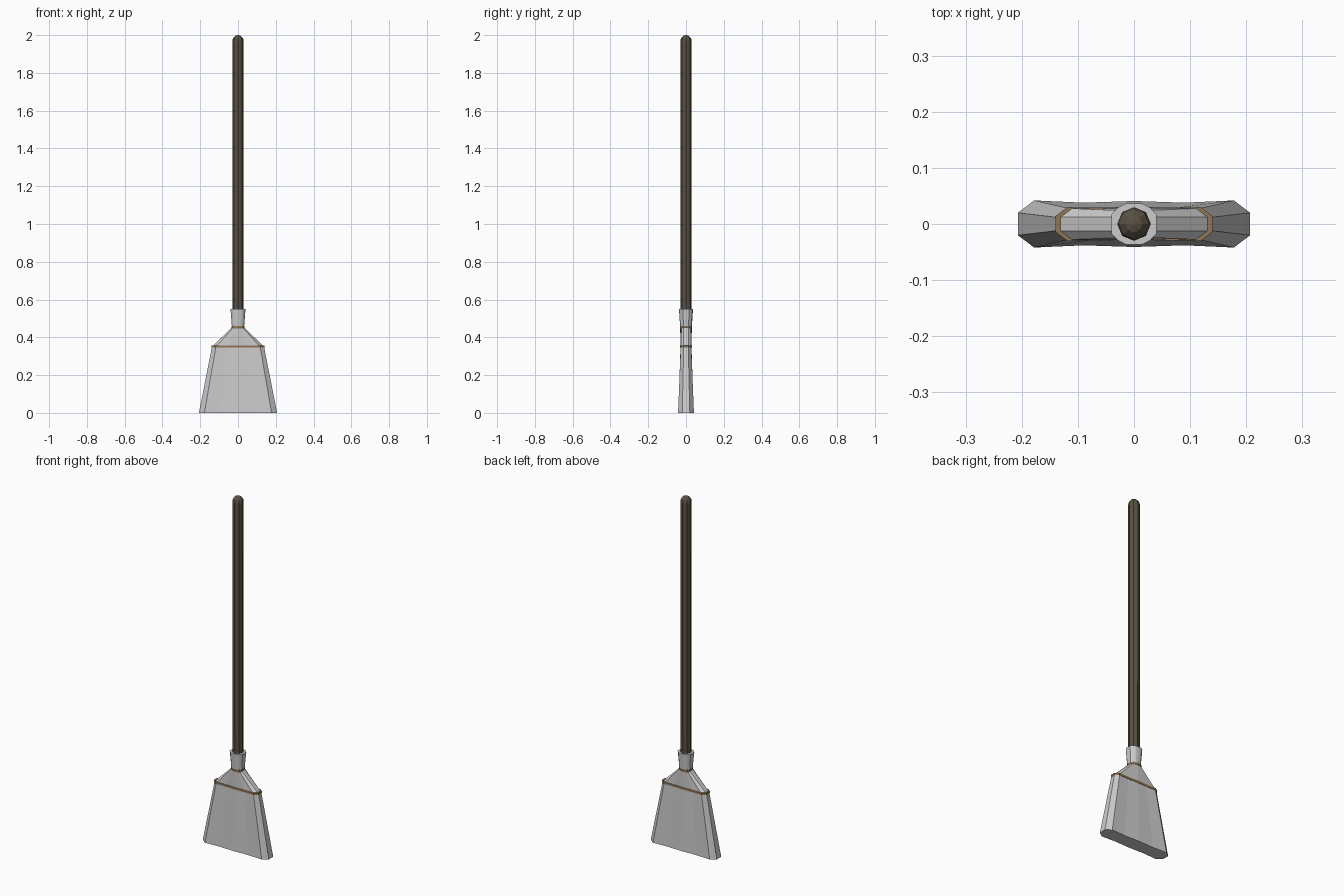
import bpy, bmesh
from math import sin, cos, pi

if "Cube" in bpy.data.objects:
    bpy.data.objects.remove(bpy.data.objects["Cube"])


def material(name, rgb):
    m = bpy.data.materials.new(name)
    m.diffuse_color = (*rgb, 1)
    m.use_nodes = True
    m.node_tree.nodes["Principled BSDF"].inputs["Base Color"].default_value = m.diffuse_color
    return m


def loft(name, rings, mat=None):
    """Skin a list of equal-length point rings and cap both ends."""
    bm = bmesh.new()
    loops = [[bm.verts.new(p) for p in ring] for ring in rings]
    n = len(loops[0])
    for a, b in zip(loops, loops[1:]):
        for i in range(n):
            j = (i + 1) % n
            bm.faces.new((a[i], a[j], b[j], b[i]))
    bm.faces.new(loops[0])
    bm.faces.new(loops[-1])
    bmesh.ops.recalc_face_normals(bm, faces=bm.faces)
    me = bpy.data.meshes.new(name)
    bm.to_mesh(me)
    bm.free()
    ob = bpy.data.objects.new(name, me)
    bpy.context.collection.objects.link(ob)
    if mat:
        me.materials.append(mat)
    return ob


def section(z, quarter, grow=0.0):
    """Mirror four quarter points (side to middle) into a 14-point ring."""
    q = [(x + (grow if x else 0), y + grow) for x, y in quarter]
    half = q + [(-x, y) for x, y in reversed(q[:-1])]
    return [(x, y, z) for x, y in half] + [(-x, -y, z) for x, y in half]


def circle(z, r, n=8):
    return [(r * cos(2 * pi * i / n), r * sin(2 * pi * i / n), z) for i in range(n)]


wood = material("dark_wood", (0.10, 0.08, 0.055))
twine = material("twine", (0.28, 0.18, 0.09))

# Bristle cross-sections: side, corner, dip, middle
foot = [(0.207, 0.020), (0.178, 0.042), (0.090, 0.038), (0, 0.041)]
shoulder = [(0.138, 0.012), (0.117, 0.028), (0.060, 0.027), (0, 0.029)]
neck = [(0.032, 0.013), (0.024, 0.024), (0.013, 0.029), (0, 0.031)]
collar = [(0.040, 0.017), (0.029, 0.029), (0.016, 0.036), (0, 0.037)]

# Brush head with flared collar
loft("bristles", [section(0, foot), section(0.35, shoulder),
                  section(0.453, neck), section(0.55, collar)])

# Twine bindings
for name, z, sec in (("lower_binding", 0.351, shoulder), ("neck_binding", 0.453, neck)):
    loft(name, [section(z - 0.006, sec, 0.002), section(z + 0.006, sec, 0.002)], twine)

# Handle with domed end
dome = [circle(1.97 + 0.03 * sin(a), 0.03 * cos(a)) for a in (pi / 6, pi / 3, 0.47 * pi)]
loft("handle", [circle(0.47, 0.029), circle(1.97, 0.03)] + dome, wood)
